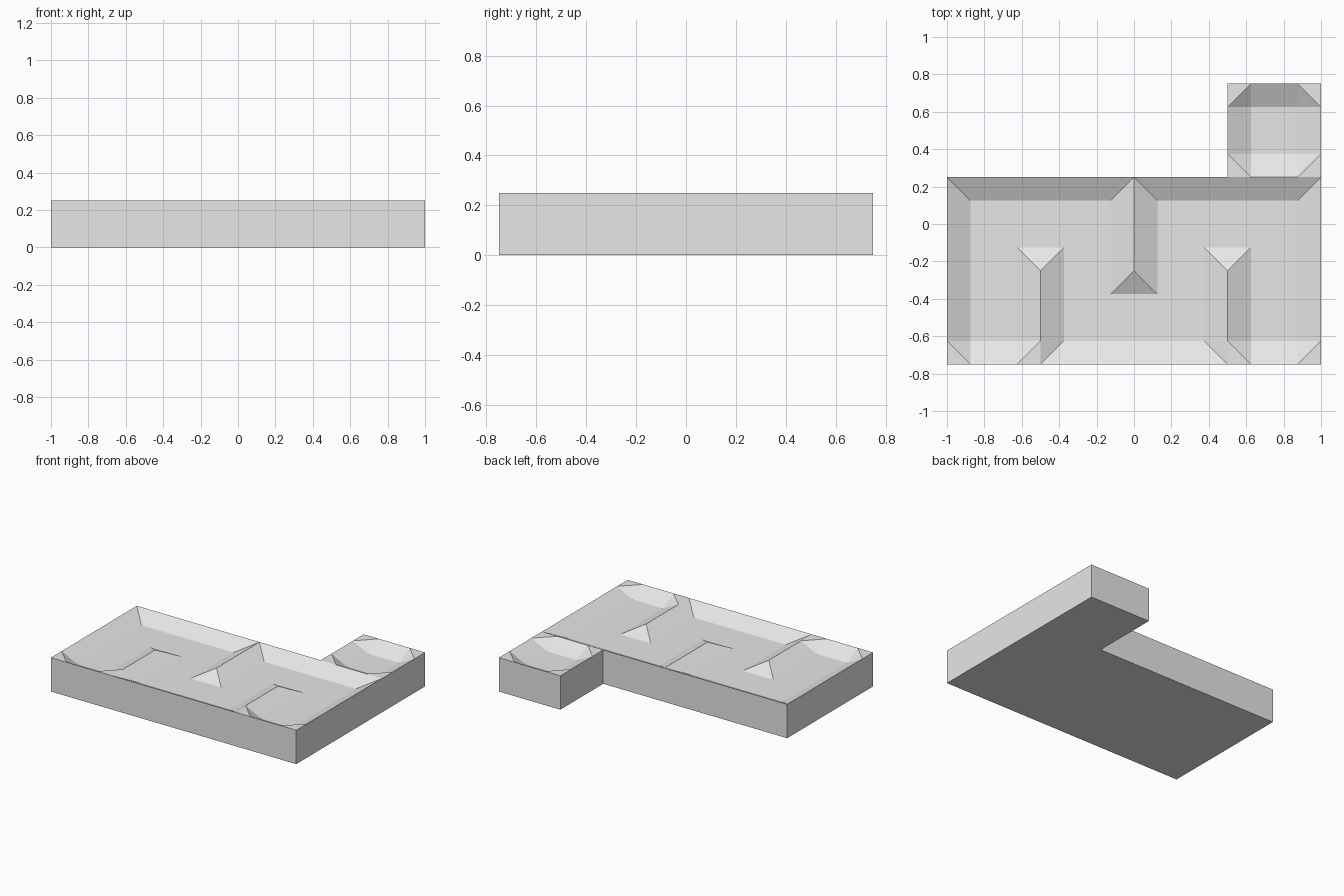
import bpy
import bmesh

default_cube = bpy.data.objects.get("Cube")
if default_cube:
    bpy.data.objects.remove(default_cube, do_unlink=True)

UNIT = 0.125            # one tile is four units wide
RIM, FLOOR = 0.25, 0.1875
STEPS = (0, 1, 3, 4)    # tile lines: edge, floor start, floor end, edge

grey = bpy.data.materials.new("plain_grey")
grey.use_nodes = True
grey.diffuse_color = (0.8, 0.8, 0.8, 1)
grey.node_tree.nodes["Principled BSDF"].inputs["Base Color"].default_value = grey.diffuse_color

# Tile layout: a four by two block with one extra room behind the right end
tiles = {(c, r) for c in range(4) for r in range(2)} | {(3, 2)}
barriers = [{(0, 0), (1, 0)}, {(2, 0), (3, 0)}, {(1, 1), (2, 1)}, {(3, 1), (3, 2)}]


def walls_of(tile):
    """Directions in which a tile is closed off."""
    closed = []
    for d in ((-1, 0), (1, 0), (0, -1), (0, 1)):
        other = (tile[0] + d[0], tile[1] + d[1])
        if other not in tiles or {tile, other} in barriers:
            closed.append(d)
    return closed


# Grid points lying on top of a wall
high = set()
for c, r in tiles:
    for dx, dy in walls_of((c, r)):
        for s in STEPS:
            px = s if dx == 0 else 2 + 2 * dx
            py = s if dy == 0 else 2 + 2 * dy
            high.add((4 * c + px, 4 * r + py))

bm = bmesh.new()
points = {}


def vert(p):
    if p not in points:
        z = RIM if p in high else FLOOR
        points[p] = bm.verts.new(((p[0] - 8) * UNIT, (p[1] - 6) * UNIT, z))
    return points[p]


# Sloped channel surface: mitred corners, chamfered ones in dead ends
for c, r in sorted(tiles):
    dead_end = len(walls_of((c, r))) >= 3
    for i in range(3):
        for j in range(3):
            quad = [vert((4 * c + STEPS[i + u], 4 * r + STEPS[j + v]))
                    for u, v in ((0, 0), (1, 0), (1, 1), (0, 1))]
            if i == 1 or j == 1:
                bm.faces.new(quad)
                continue
            if (i == j) == dead_end:
                quad = quad[1:] + quad[:1]
            bm.faces.new(quad[:3])
            bm.faces.new([quad[0], quad[2], quad[3]])

# Outer sides and underside
border = [e for e in bm.edges if e.is_boundary]
skirt = bmesh.ops.extrude_edge_only(bm, edges=border)["geom"]
for v in skirt:
    if isinstance(v, bmesh.types.BMVert):
        v.co.z = 0
lower = [e for e in bm.edges if e.is_boundary]
bmesh.ops.triangle_fill(bm, edges=lower, use_beauty=True)
bmesh.ops.recalc_face_normals(bm, faces=bm.faces)

mesh = bpy.data.meshes.new("channel_slab")
bm.to_mesh(mesh)
bm.free()
mesh.materials.append(grey)
slab = bpy.data.objects.new("channel_slab", mesh)
bpy.context.collection.objects.link(slab)
